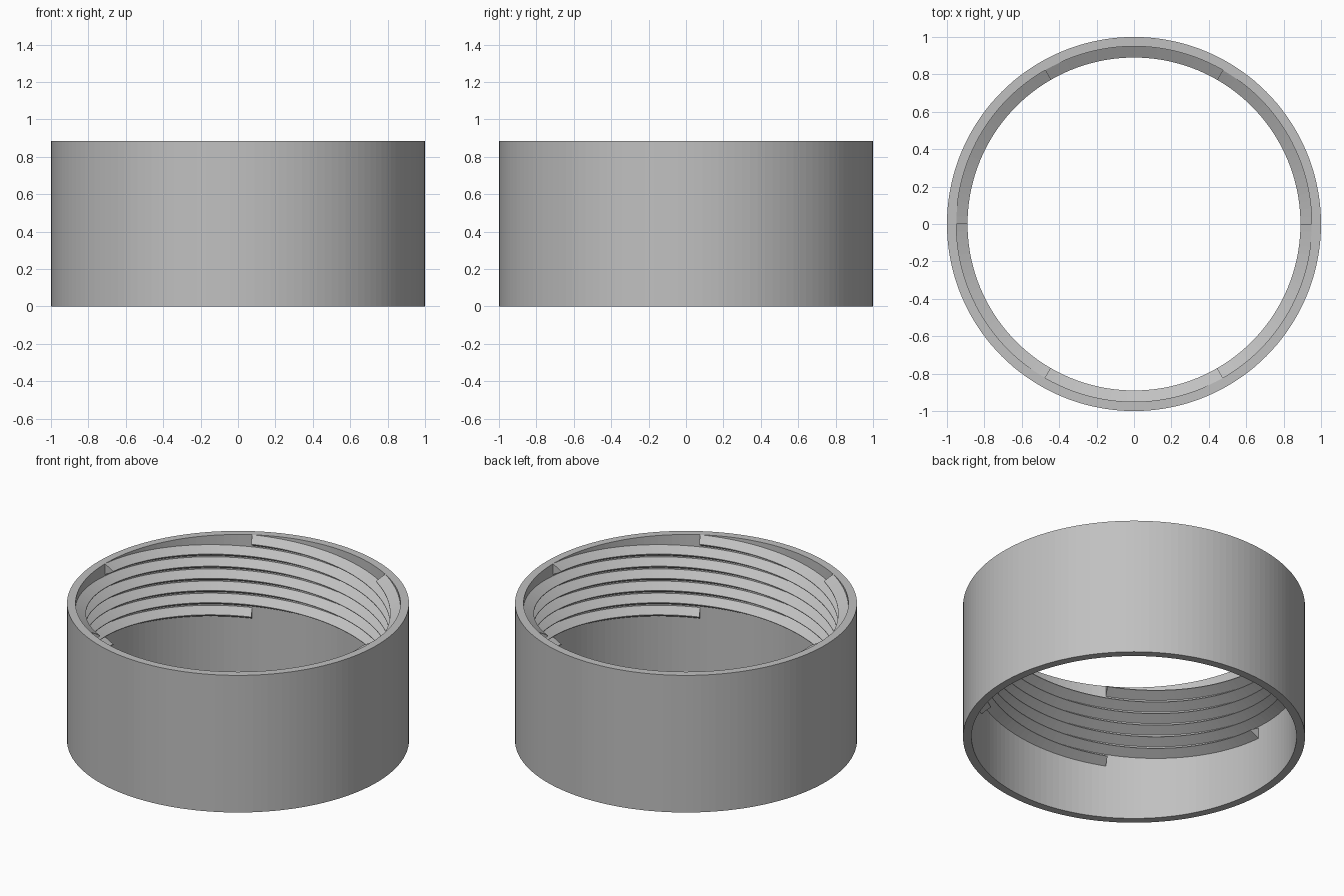
import bpy, bmesh
from math import cos, sin, tau

cube = bpy.data.objects.get("Cube")
if cube:
    bpy.data.objects.remove(cube, do_unlink=True)

SEGMENTS = 144
HEIGHT = 0.885
WALL_R, CREST_R = 0.95, 0.89
STARTS, LEAD, START_Z = 6, 0.47, 0.38

grey = bpy.data.materials.new("plain grey")
grey.use_nodes = True
colour = (0.53, 0.53, 0.53, 1)
grey.diffuse_color = colour
grey.node_tree.nodes["Principled BSDF"].inputs["Base Color"].default_value = colour


def sweep(name, profile, start, rise, closed):
    """Sweep a closed (radius, z) profile one turn, rising along the way."""
    bm = bmesh.new()
    rings = []
    for i in range(SEGMENTS if closed else SEGMENTS + 1):
        t = i / SEGMENTS
        a = start + tau * t
        rings.append([bm.verts.new((r * cos(a), r * sin(a), z + rise * t))
                      for r, z in profile])
    pairs = list(zip(rings, rings[1:]))
    if closed:
        pairs.append((rings[-1], rings[0]))
    n = len(profile)
    for a, b in pairs:
        for j in range(n):
            k = (j + 1) % n
            bm.faces.new((a[j], b[j], b[k], a[k]))
    if not closed:
        bm.faces.new(rings[0])
        bm.faces.new(rings[-1])
    bmesh.ops.recalc_face_normals(bm, faces=bm.faces)
    mesh = bpy.data.meshes.new(name)
    bm.to_mesh(mesh)
    bm.free()
    mesh.materials.append(grey)
    obj = bpy.data.objects.new(name, mesh)
    bpy.context.collection.objects.link(obj)
    return obj


# Plain cylindrical wall, open at both ends
sweep("outer_wall", [(1, 0), (1, HEIGHT), (WALL_R, HEIGHT), (WALL_R, 0)], 0, 0, True)

# Six interleaved V-shaped threads, each a single turn, rooted inside the wall
root, crest, sink = 0.035, 0.002, 0.004
ridge = [(WALL_R + sink, START_Z - root), (WALL_R, START_Z - root),
         (CREST_R, START_Z - crest), (CREST_R, START_Z + crest),
         (WALL_R, START_Z + root), (WALL_R + sink, START_Z + root)]
for s in range(STARTS):
    sweep(f"inner_thread_{s + 1}", ridge, tau * s / STARTS, LEAD, False)
